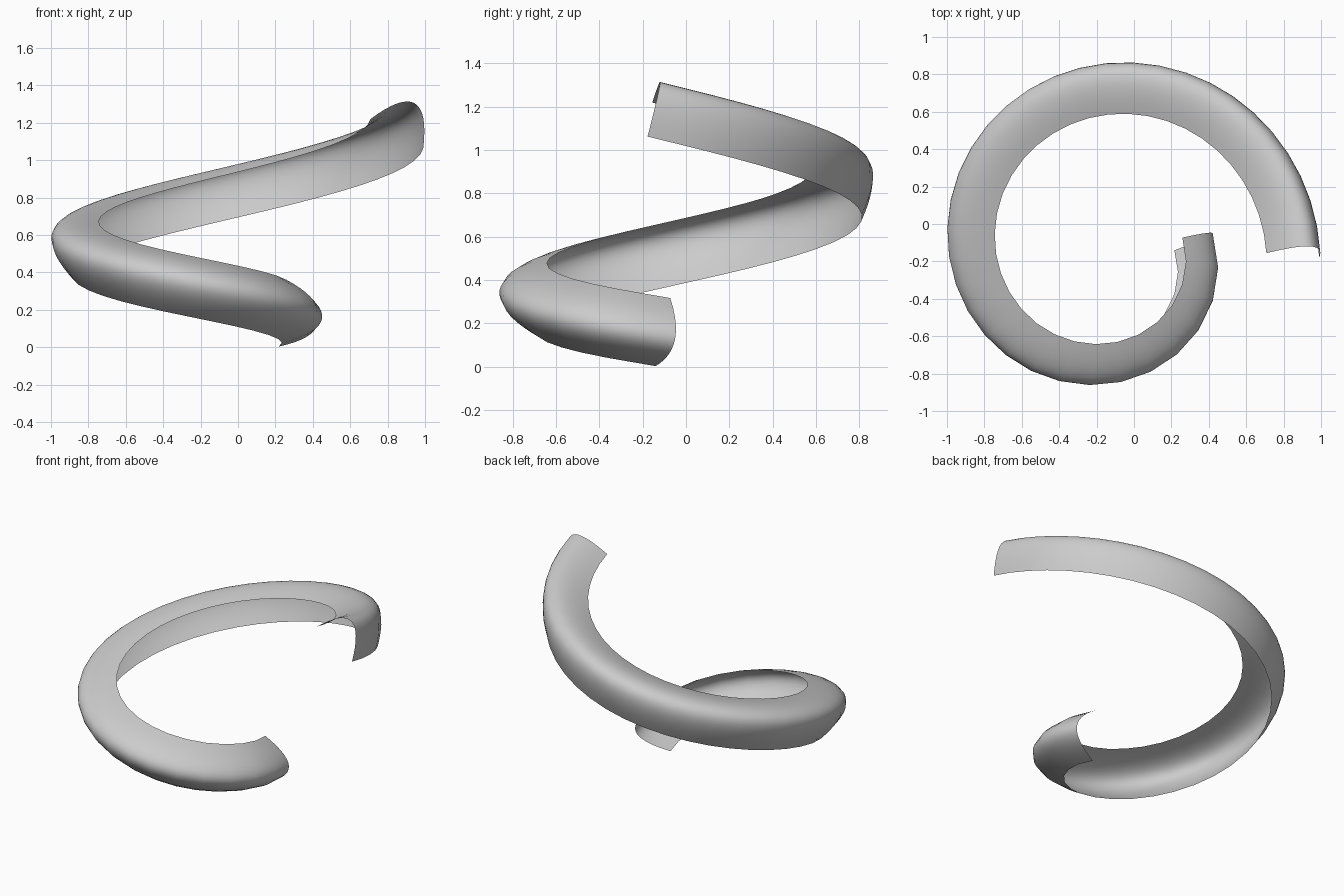
import bpy, bmesh, math
from mathutils import Vector

if "Cube" in bpy.data.objects:
    bpy.data.objects.remove(bpy.data.objects["Cube"])

# Spiral layout: flat growing spiral that climbs ever more steeply
CENTRE = Vector((-0.132, -0.1325, 0.16))
GROWTH = 0.0957                       # radius gained per radian
START, TURN = math.radians(-4), math.radians(366)
BASE_RADIUS = 0.377
HALF_WIDTH, DEPTH = 0.162, 0.195      # parabolic channel section
STEPS, SIDES = 36, 16


def path(angle):
    """Middle of the channel mouth, winding clockwise seen from above."""
    r = BASE_RADIUS + GROWTH * angle
    u = angle - START
    z = 0.0615 * u + 0.0144 * u * u
    return CENTRE + Vector((r * math.cos(angle), -r * math.sin(angle), z))


def blend(a, b, t):
    return a + (b - a) * t


# Open channel swept along the spiral, slowly rolling to face upward
bm = bmesh.new()
rings = []
r0 = BASE_RADIUS + GROWTH * START
r1 = r0 + GROWTH * TURN
for i in range(STEPS + 1):
    # even spacing along the length of the spiral
    r = math.sqrt(blend(r0 * r0, r1 * r1, i / STEPS))
    angle = (r - BASE_RADIUS) / GROWTH
    tangent = (path(angle + 0.01) - path(angle - 0.01)).normalized()
    outward = Vector((-tangent.y, tangent.x, 0)).normalized()
    up = tangent.cross(outward)
    roll = math.radians(blend(-11, 60, (angle - START) / TURN))
    crown = outward * math.cos(roll) + up * math.sin(roll)
    across = up * math.cos(roll) - outward * math.sin(roll)
    ring = []
    for j in range(SIDES + 1):
        s = blend(-1, 1, j / SIDES)
        offset = crown * DEPTH * (1 - s * s) + across * HALF_WIDTH * s
        ring.append(bm.verts.new(path(angle) + offset))
    rings.append(ring)

# Skin the rings with faces that point away from the centre line
for a, b in zip(rings, rings[1:]):
    for j in range(SIDES):
        face = bm.faces.new((a[j], b[j], b[j + 1], a[j + 1]))
        face.smooth = True

mesh = bpy.data.meshes.new("spiral_channel")
bm.to_mesh(mesh)
bm.free()
channel = bpy.data.objects.new("spiral_channel", mesh)
bpy.context.collection.objects.link(channel)

# Plain light grey
grey = bpy.data.materials.new("light_grey")
grey.use_nodes = True
colour = (0.6, 0.6, 0.6, 1)
grey.diffuse_color = colour
grey.node_tree.nodes["Principled BSDF"].inputs["Base Color"].default_value = colour
mesh.materials.append(grey)
